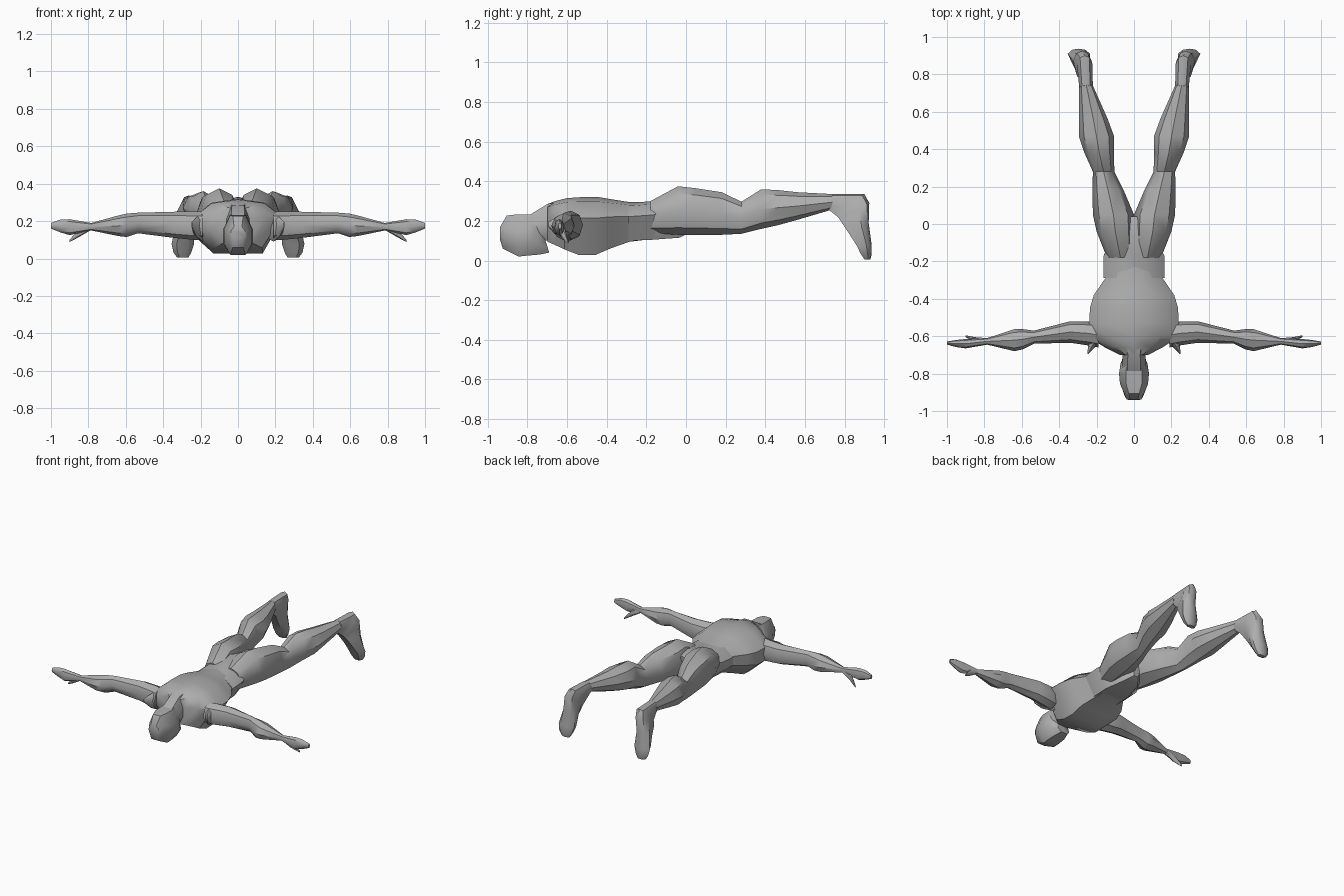
import bpy, bmesh, math
from mathutils import Vector

gray = bpy.data.materials.new("plain gray")
gray.diffuse_color = (0.42, 0.42, 0.42, 1)

ROUND = [(math.cos(i * math.pi / 4), math.sin(i * math.pi / 4)) for i in range(8)]
BOXY = [(1, .3), (.6, .85), (0, 1), (-.6, .85), (-1, .3), (-1, -.3), (-.55, -.95), (.55, -.95)]
HEAD = [(1, .25), (.55, 1), (-.55, 1), (-1, .25), (-1, -.45), (-.55, -1), (.55, -1), (1, -.45)]


def loft(name, rings, shape, mirror=False, angle=40):
    """Skin rings; each is (centre, across half-vector, up half-vector)."""
    bm = bmesh.new()
    rows = [[bm.verts.new(c + a * u + b * v) for u, v in shape] for c, a, b in rings]
    n = len(shape)
    for r, s in zip(rows, rows[1:]):
        for i in range(n):
            bm.faces.new((r[i], r[(i + 1) % n], s[(i + 1) % n], s[i]))
    bm.faces.new(rows[0])
    bm.faces.new(rows[-1])
    bmesh.ops.recalc_face_normals(bm, faces=bm.faces)
    me = bpy.data.meshes.new(name)
    bm.to_mesh(me)
    bm.free()
    me.materials.append(gray)
    ob = bpy.data.objects.new(name, me)
    bpy.context.collection.objects.link(ob)
    bpy.ops.object.select_all(action='DESELECT')
    ob.select_set(True)
    bpy.context.view_layer.objects.active = ob
    bpy.ops.object.shade_smooth_by_angle(angle=math.radians(angle))
    if mirror:
        ob.modifiers.new("mirror", 'MIRROR')
    return ob


def along_y(x0, x1, low, high):
    """Ring between a low and a high (y, z) point, spanning x0 to x1."""
    lo, hi = Vector((0, *low)), Vector((0, *high))
    c = (lo + hi) / 2 + Vector(((x0 + x1) / 2, 0, 0))
    return c, Vector(((x1 - x0) / 2, 0, 0)), (hi - lo) / 2


def along_x(x, y0, y1, z0, z1):
    """Upright ring at x."""
    return (Vector((x, (y0 + y1) / 2, (z0 + z1) / 2)),
            Vector((0, (y1 - y0) / 2, 0)), Vector((0, 0, (z1 - z0) / 2)))


# Torso: half width, low point, high point
torso = [(.075, (-.70, .09), (-.70, .285)), (.15, (-.665, .075), (-.66, .30)),
         (.235, (-.615, .05), (-.60, .315)), (.24, (-.54, .02), (-.53, .32)),
         (.235, (-.46, .02), (-.44, .32)), (.215, (-.38, .055), (-.38, .31)),
         (.15, (-.285, .09), (-.285, .295)), (.13, (-.20, .10), (-.20, .295))]
loft("torso", [along_y(-w, w, a, b) for w, a, b in torso], BOXY)

# Pelvis: waist band narrowing to the crotch
pelvis = [(.163, (-.29, .095), (-.29, .29)), (.163, (-.17, .10), (-.17, .30)),
          (.10, (-.03, .11), (-.05, .33)), (.03, (.02, .14), (.04, .31))]
loft("pelvis", [along_y(-w, w, a, b) for w, a, b in pelvis], BOXY)

# Neck
neck = [(.065, (-.73, .10), (-.79, .23)), (.06, (-.69, .10), (-.70, .285)),
        (.07, (-.62, .10), (-.62, .30))]
loft("neck", [along_y(-w, w, a, b) for w, a, b in neck], HEAD)

# Head, face down
head = [(.038, (-.94, .11), (-.938, .17)), (.05, (-.925, .06), (-.905, .227)),
        (.075, (-.845, .02), (-.86, .232)), (.08, (-.80, .025), (-.80, .232)),
        (.072, (-.74, .03), (-.76, .235)), (.045, (-.69, .04), (-.715, .12))]
loft("head", [along_y(-w, w, a, b) for w, a, b in head], HEAD)

# Shoulder points
loft("shoulder_point", [along_y(.14, .24, (-.59, .09), (-.59, .24)),
                        along_y(.20, .245, (-.65, .12), (-.65, .22)),
                        along_y(.244, .25, (-.695, .17), (-.695, .195))], ROUND, True)

# Legs: inner x, outer x, low point, high point
leg = [(.0, .145, (-.18, .14), (-.18, .30)), (.0, .20, (-.04, .13), (-.04, .375)),
       (.0, .22, (.05, .13), (.05, .365)), (.055, .222, (.18, .13), (.18, .345)),
       (.105, .22, (.28, .135), (.28, .297)), (.107, .265, (.38, .16), (.38, .36)),
       (.107, .295, (.47, .18), (.47, .355)), (.14, .295, (.56, .205), (.56, .345)),
       (.22, .293, (.73, .255), (.75, .335))]
loft("leg", [along_y(*r) for r in leg], ROUND, True)

# Feet: heel at the top, toes down, sole facing back
foot = [(.22, .293, (.72, .255), (.74, .335)), (.222, .305, (.765, .215), (.90, .337)),
        (.228, .325, (.785, .185), (.925, .29)), (.236, .335, (.82, .135), (.922, .19)),
        (.235, .355, (.86, .075), (.937, .08)), (.25, .345, (.88, .035), (.937, .03)),
        (.265, .325, (.90, .005), (.93, .005))]
loft("foot", [along_y(*r) for r in foot], BOXY, True)

# Arms with flat hands
arm = [(.19, -.66, -.53, .10, .25), (.24, -.65, -.52, .10, .25), (.34, -.635, -.52, .11, .25),
       (.535, -.64, -.57, .135, .245), (.595, -.67, -.562, .115, .24),
       (.64, -.68, -.562, .12, .23), (.785, -.645, -.61, .15, .19),
       (.90, -.665, -.615, .125, .21), (.95, -.658, -.62, .14, .208),
       (1.0, -.645, -.628, .16, .19)]
loft("arm", [along_x(*r) for r in arm], ROUND, True)

# Thumbs
loft("thumb", [along_x(.79, -.64, -.61, .15, .18), along_x(.85, -.635, -.605, .115, .16),
               along_x(.90, -.605, -.595, .088, .10)], ROUND, True)
